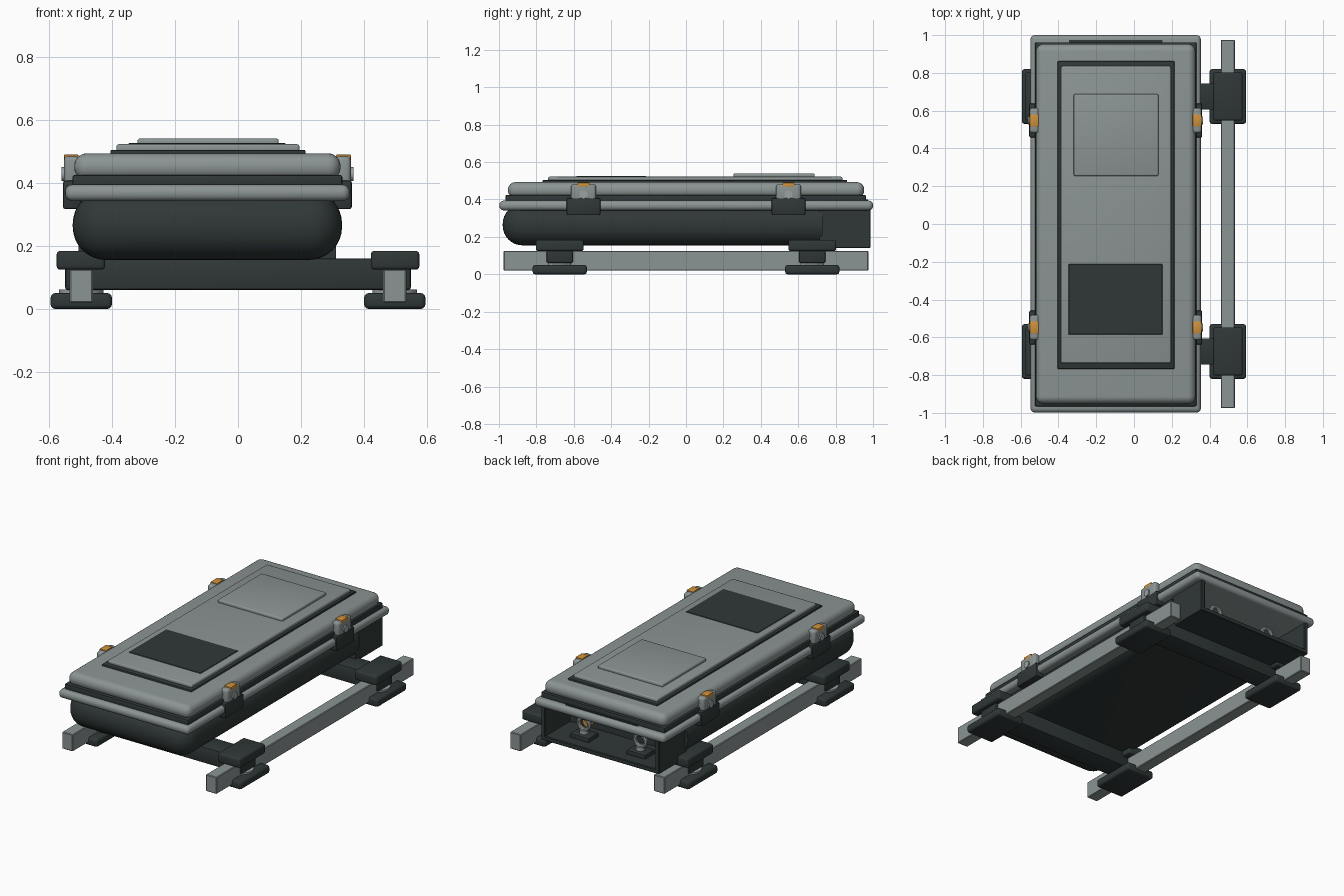
import bpy, bmesh, math
from mathutils import Matrix, Vector

if "Cube" in bpy.data.objects:
    bpy.data.objects.remove(bpy.data.objects["Cube"])


def material(name, rgb):
    m = bpy.data.materials.new(name)
    m.diffuse_color = (*rgb, 1)
    m.use_nodes = True
    m.node_tree.nodes["Principled BSDF"].inputs["Base Color"].default_value = m.diffuse_color
    return m


GRAY = material("gray", (0.26, 0.30, 0.295))
DARK = material("charcoal", (0.029, 0.039, 0.038))
STEEL = material("steel", (0.33, 0.36, 0.36))
ORANGE = material("orange", (0.62, 0.28, 0.045))
CX = -0.097  # centre line of the cargo box


def finish(name, bm, mat):
    me = bpy.data.meshes.new(name)
    bmesh.ops.recalc_face_normals(bm, faces=bm.faces)
    bm.to_mesh(me)
    bm.free()
    me.materials.append(mat)
    me.shade_smooth()
    me.set_sharp_from_angle(angle=math.radians(35))
    ob = bpy.data.objects.new(name, me)
    bpy.context.collection.objects.link(ob)
    return ob


def box(name, x, y, z, mat, bevel=0.0, seg=3, cut_y=None):
    """Rounded box between the limits x, y, z; optionally cut flat at cut_y."""
    bm = bmesh.new()
    bmesh.ops.create_cube(bm, size=1)
    for v in bm.verts:
        v.co = [(a[0] + a[1]) / 2 + c * (a[1] - a[0]) for a, c in zip((x, y, z), v.co)]
    if bevel:
        bmesh.ops.bevel(bm, geom=bm.edges[:], offset=bevel, segments=seg,
                        profile=0.5, affect='EDGES')
    if cut_y is not None:
        geom = bm.verts[:] + bm.edges[:] + bm.faces[:]
        r = bmesh.ops.bisect_plane(bm, geom=geom, plane_co=(0, cut_y, 0),
                                   plane_no=(0, 1, 0), clear_outer=True)
        bmesh.ops.edgeloop_fill(bm, edges=[e for e in r["geom_cut"]
                                           if isinstance(e, bmesh.types.BMEdge)])
    return finish(name, bm, mat)


def cylinder(name, loc, r, depth, mat, axis='Z', seg=24):
    rot = {'X': Matrix.Rotation(math.pi / 2, 4, 'Y'),
           'Y': Matrix.Rotation(math.pi / 2, 4, 'X'), 'Z': Matrix()}[axis]
    bm = bmesh.new()
    bmesh.ops.create_cone(bm, cap_ends=True, segments=seg, radius1=r, radius2=r,
                          depth=depth, matrix=Matrix.Translation(loc) @ rot)
    return finish(name, bm, mat)


def ring(name, loc, R, r, mat, n=24, k=10):
    """Upright torus facing the back."""
    bm = bmesh.new()
    vs = []
    for i in range(n):
        a = 2 * math.pi * i / n
        for j in range(k):
            b = 2 * math.pi * j / k
            d = R + r * math.cos(b)
            vs.append(bm.verts.new(Vector(loc) + Vector((d * math.cos(a), r * math.sin(b), d * math.sin(a)))))
    for i in range(n):
        for j in range(k):
            p, q = (i + 1) % n, (j + 1) % k
            bm.faces.new((vs[i*k+j], vs[p*k+j], vs[p*k+q], vs[i*k+q]))
    return finish(name, bm, mat)


def span(c, h):
    return (c - h, c + h)


# Lower hull, cut flat where the rear bay begins
box("hull", span(CX, 0.427), (-0.98, 0.95), (0.155, 0.375), DARK, 0.105, 8, cut_y=0.73)

# Open rear bay
bay = span(CX, 0.408)
by = (0.72, 0.987)
box("bay_floor", bay, by, (0.14, 0.168), DARK, 0.004, 1)
box("bay_inner_wall", bay, (0.715, 0.74), (0.14, 0.35), DARK)
for s, side in ((-1, "left"), (1, "right")):
    w = sorted((CX + s * 0.408, CX + s * 0.38))
    box("bay_wall_" + side, w, by, (0.14, 0.355), DARK, 0.004, 1)

# Tie-down eyes in the bay
for s, side in ((-1, "left"), (1, "right")):
    x, y = CX + s * 0.195, 0.865
    box("eye_base_" + side, span(x, 0.065), span(y, 0.05), (0.16, 0.193), DARK, 0.006, 2)
    cylinder("eye_post_" + side, (x, y, 0.202), 0.026, 0.03, STEEL)
    ring("eye_ring_" + side, (x, y, 0.25), 0.036, 0.013, STEEL)
cylinder("eye_marker", (CX + 0.195, 0.825, 0.25), 0.03, 0.03, ORANGE, 'Y')

# Rim, seal and lid
box("rim", span(CX, 0.451), (-0.998, 1.0), (0.342, 0.394), GRAY, 0.023, 4)
box("seal", span(CX, 0.428), (-0.965, 0.962), (0.38, 0.425), DARK, 0.008, 2)
box("lid", span(CX, 0.422), (-0.952, 0.953), (0.408, 0.493), GRAY, 0.04, 6)
box("rear_handle_strip", span(CX, 0.248), (0.95, 0.974), (0.385, 0.4), DARK)

# Raised lid panels
box("lid_panel_border", (-0.405, 0.214), (-0.767, 0.862), (0.485, 0.504), DARK, 0.005, 2)
box("lid_panel", (-0.386, 0.195), (-0.737, 0.836), (0.495, 0.522), GRAY, 0.008, 3)
box("lid_hatch", (-0.319, 0.129), (0.254, 0.688), (0.515, 0.54), GRAY, 0.008, 3)
box("lid_dark_plate", (-0.347, 0.151), (-0.585, -0.213), (0.518, 0.5255), DARK, 0.002, 1)

# Side latches
for s, side in ((-1, "left"), (1, "right")):
    for y, end in ((-0.548, "front"), (0.548, "back")):
        tag = side + "_" + end

        def xs(a, b):
            return sorted((CX + s * a, CX + s * b))
        box("latch_base_" + tag, xs(0.40, 0.458), span(y, 0.09), (0.316, 0.407), DARK, 0.008, 2)
        box("latch_lever_" + tag, xs(0.405, 0.455), span(y, 0.066), (0.395, 0.484), GRAY, 0.014, 3)
        cylinder("latch_pivot_" + tag, (CX + s * 0.452, y, 0.427), 0.022, 0.022, STEEL, 'X', 20)
        box("latch_button_" + tag, xs(0.408, 0.455), span(y, 0.033), (0.465, 0.49), ORANGE, 0.005, 2)

# Roof rails, cross bars, clamps and feet
for s, side in ((-1, "left"), (1, "right")):
    box("rail_" + side, span(s * 0.497, 0.037), span(0, 0.975), (0.02, 0.125), GRAY, 0.004, 1)
for y, end in ((-0.675, "front"), (0.675, "back")):
    box("cross_bar_" + end, span(0, 0.548), span(y, 0.07), (0.06, 0.16), DARK, 0.008, 2)
    for s, side in ((-1, "left"), (1, "right")):
        tag = side + "_" + end
        box("clamp_" + tag, span(s * 0.498, 0.077), span(y, 0.128), (0.124, 0.184), DARK, 0.012, 3)
        box("foot_" + tag, span(s * 0.497, 0.097), span(y, 0.145), (0, 0.05), DARK, 0.014, 3)
        cylinder("foot_washer_" + tag, (s * 0.497, y, 0.054), 0.07, 0.014, STEEL)
